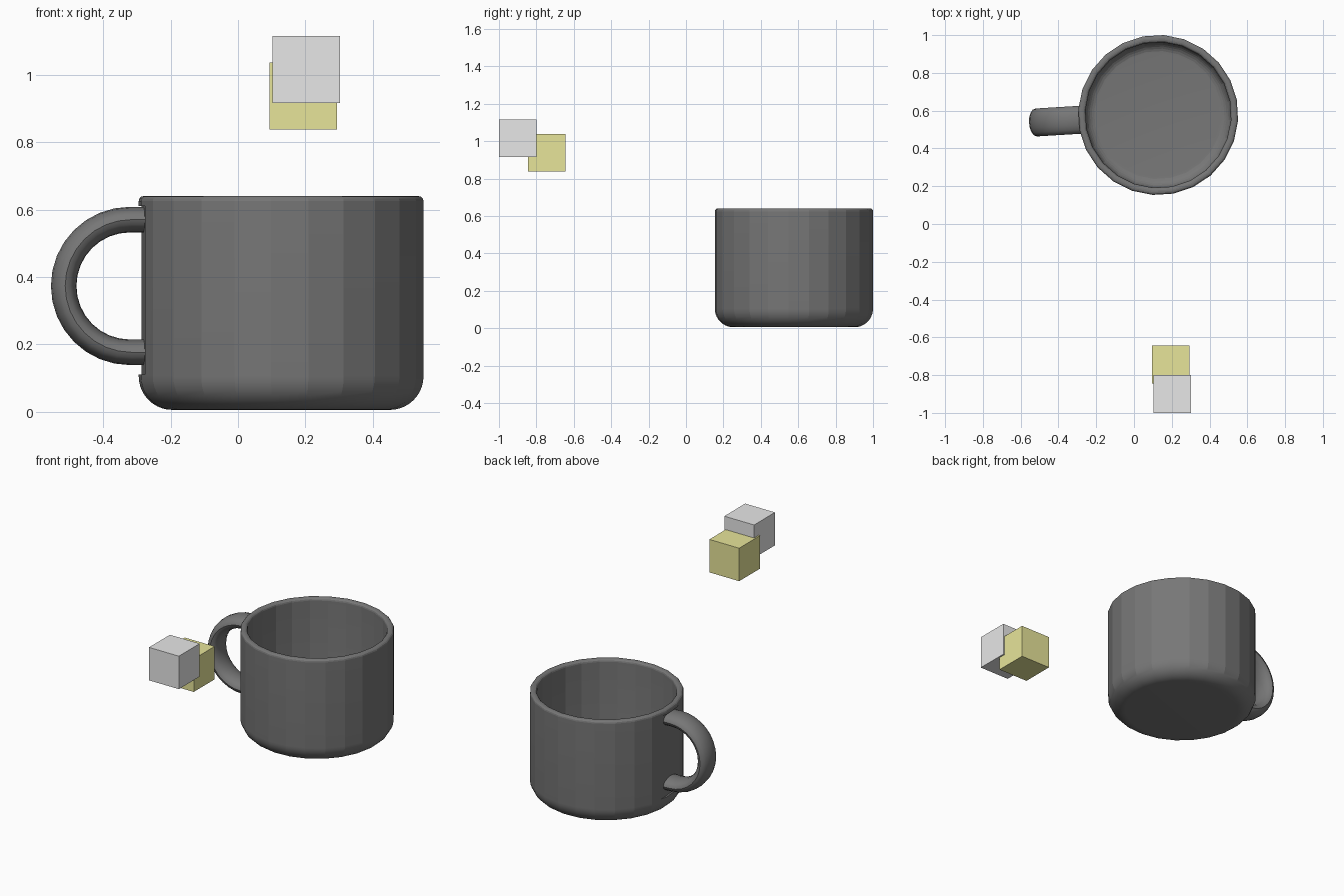
import bpy, bmesh
from math import sin, cos, pi, radians

if "Cube" in bpy.data.objects:
    bpy.data.objects.remove(bpy.data.objects["Cube"], do_unlink=True)

MUG_AT = (0.128, 0.577, 0)
TURN = radians(3.5)      # the handle points slightly off the x axis
RADIUS, WALL, HEIGHT, SIDES = 0.424, 0.038, 0.64, 24


def material(name, rgb):
    m = bpy.data.materials.new(name)
    m.use_nodes = True
    m.diffuse_color = (*rgb, 1)
    m.node_tree.nodes["Principled BSDF"].inputs["Base Color"].default_value = (*rgb, 1)
    return m


def loft(name, rings, mat):
    """Join rings of points into a tube with capped ends."""
    bm = bmesh.new()
    loops = [[bm.verts.new(p) for p in ring] for ring in rings]
    n = len(loops[0])
    for a, b in zip(loops, loops[1:]):
        for i in range(n):
            j = (i + 1) % n
            bm.faces.new((a[i], a[j], b[j], b[i]))
    bm.faces.new(loops[0][::-1])
    bm.faces.new(loops[-1])
    bmesh.ops.recalc_face_normals(bm, faces=bm.faces)
    return finish(name, bm, mat)


def finish(name, bm, mat):
    mesh = bpy.data.meshes.new(name)
    bm.to_mesh(mesh)
    bm.free()
    mesh.materials.append(mat)
    ob = bpy.data.objects.new(name, mesh)
    bpy.context.collection.objects.link(ob)
    return ob


def box(name, size, at, mat):
    bm = bmesh.new()
    bmesh.ops.create_cube(bm, size=1)
    bmesh.ops.scale(bm, vec=size, verts=bm.verts)
    ob = finish(name, bm, mat)
    ob.location = at
    return ob


def corner(r, z, size, start, end, steps):
    """Arc of (radius, height) profile points round a corner centre."""
    angles = [radians(start + (end - start) * i / steps) for i in range(steps + 1)]
    return [(r + size * cos(a), z + size * sin(a)) for a in angles]


def smooth(ob, angle):
    bpy.ops.object.select_all(action="DESELECT")
    ob.select_set(True)
    bpy.context.view_layer.objects.active = ob
    bpy.ops.object.shade_smooth_by_angle(angle=radians(angle))


charcoal = material("charcoal", (0.185, 0.185, 0.185))
light_grey = material("light grey", (0.8, 0.8, 0.8))
pale_yellow = material("pale yellow", (0.8, 0.78, 0.32))

# Mug body: outer wall, rounded rim, inner wall and floor
inner = RADIUS - WALL
profile = corner(RADIUS - 0.1, 0.105, 0.1, -90, 0, 10)
profile += corner(RADIUS - 0.015, HEIGHT - 0.015, 0.015, 0, 90, 3)
profile += corner(inner + 0.015, HEIGHT - 0.015, 0.015, 90, 180, 3)
profile += corner(inner - 0.06, 0.1, 0.06, 0, -90, 7)
turns = [2 * pi * (i + 0.5) / SIDES for i in range(SIDES)]
body = loft("mug_body", [[(r * cos(t), r * sin(t), z) for t in turns] for r, z in profile], charcoal)

# Flat seat cut into the wall behind the handle
cutter = box("handle_seat_cutter", (0.2, 0.3, 0.5), (-0.51, 0, 0.36), charcoal)
cutter.hide_render = True
cut = body.modifiers.new("handle seat", "BOOLEAN")
cut.operation, cut.solver, cut.object = "DIFFERENCE", "EXACT", cutter
bpy.context.view_layer.objects.active = body
bpy.ops.object.modifier_apply(modifier=cut.name)
bpy.data.objects.remove(cutter, do_unlink=True)

# Handle: oval tube along a half circle with straight ends
mid_x, mid_z, bend = -0.45, 0.373, 0.197
path = [(-0.395, mid_z + bend, pi / 2)]
for i in range(17):
    a = pi / 2 + pi * i / 16
    path.append((mid_x + bend * cos(a), mid_z + bend * sin(a), a))
path.append((-0.395, mid_z - bend, 3 * pi / 2))
rings = []
for x, z, a in path:
    rings.append([(x + 0.038 * cos(t) * cos(a), 0.074 * sin(t), z + 0.038 * cos(t) * sin(a))
                  for t in (2 * pi * k / 16 for k in range(16))])
handle = loft("mug_handle", rings, charcoal)

for ob, angle in ((body, 12), (handle, 40)):
    ob.location = MUG_AT
    ob.rotation_euler.z = TURN
    smooth(ob, angle)

# Two overlapping floating cubes
box("grey_cube", (0.2, 0.2, 0.2), (0.203, -0.9, 1.016), light_grey)
box("yellow_cube", (0.2, 0.2, 0.2), (0.194, -0.744, 0.937), pale_yellow)
